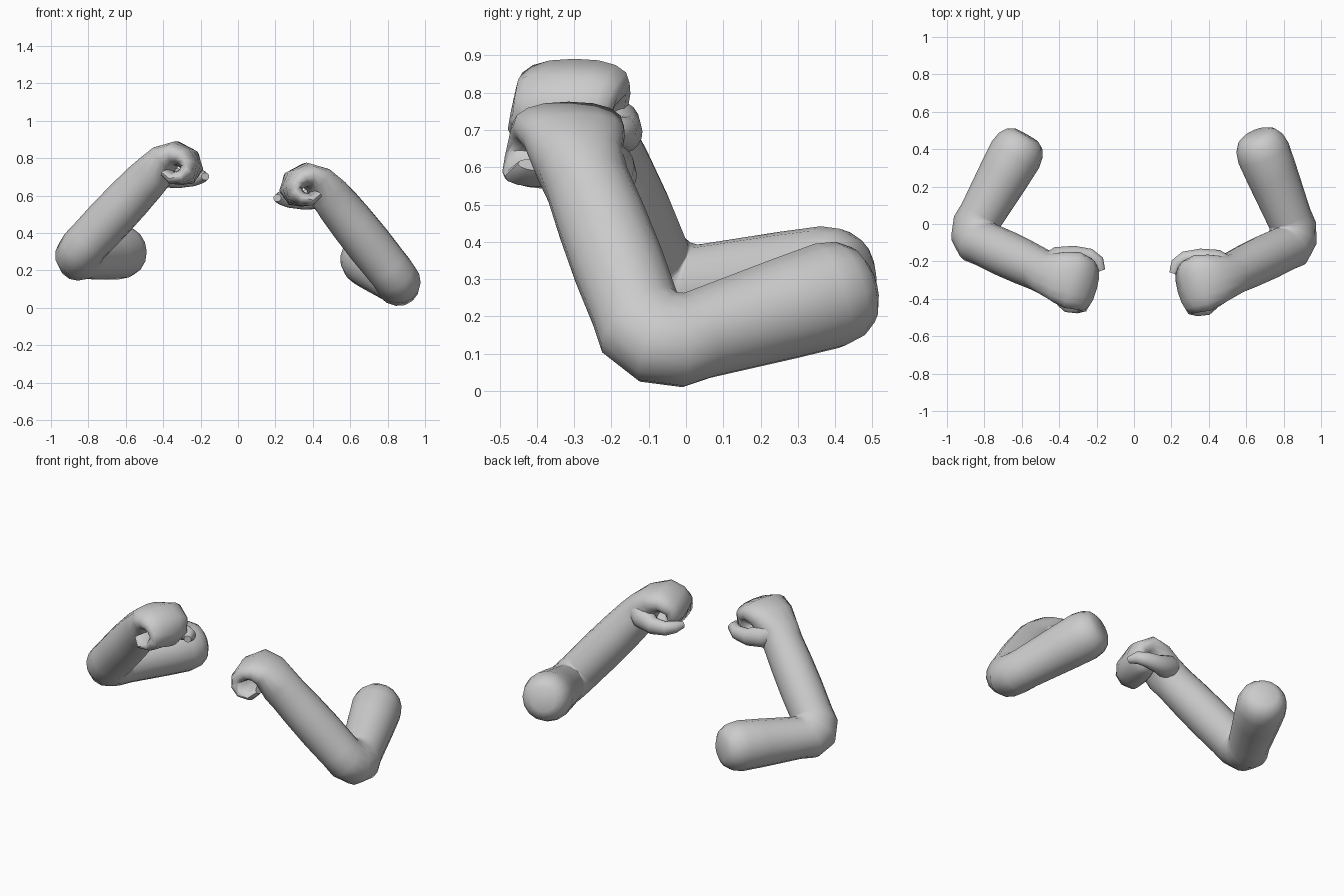
import bpy, bmesh, math
from mathutils import Vector

if "Cube" in bpy.data.objects:
    bpy.data.objects.remove(bpy.data.objects["Cube"])

SEG = 16
skin = bpy.data.materials.new("plain_grey")
skin.diffuse_color = (0.6, 0.6, 0.6, 1)
skin.use_nodes = True
skin.node_tree.nodes["Principled BSDF"].inputs["Base Color"].default_value = skin.diffuse_color


def ring(centre, tangent, wide, half_w, half_t, power=1.0):
    """Oval cross-section square to the tangent, wide along one axis."""
    t = tangent.normalized()
    w = (wide - t * wide.dot(t)).normalized()
    v = t.cross(w)
    pts = []
    for i in range(SEG):
        a = 2 * math.pi * i / SEG
        c, s = math.cos(a), math.sin(a)
        c = math.copysign(abs(c) ** power, c)
        s = math.copysign(abs(s) ** power, s)
        pts.append(centre + w * c * half_w + v * s * half_t)
    return pts


def loft(name, rings, mirrored):
    """Skin the rings into a closed tube, turning each to match the last."""
    bm = bmesh.new()
    loops, prev = [], None
    for pts in rings:
        if prev:
            k = min(range(SEG), key=lambda k: sum(
                (pts[(i + k) % SEG] - prev[i]).length_squared for i in range(SEG)))
            pts = pts[k:] + pts[:k]
        prev = pts
        loops.append([bm.verts.new((-p.x if mirrored else p.x, p.y, p.z)) for p in pts])
    for a, b in zip(loops, loops[1:]):
        for i in range(SEG):
            j = (i + 1) % SEG
            bm.faces.new((a[i], a[j], b[j], b[i]))
    bm.faces.new(loops[0][::-1])
    bm.faces.new(loops[-1])
    bmesh.ops.recalc_face_normals(bm, faces=bm.faces)
    mesh = bpy.data.meshes.new(name)
    bm.to_mesh(mesh)
    bm.free()
    mesh.materials.append(skin)
    ob = bpy.data.objects.new(name, mesh)
    bpy.context.collection.objects.link(ob)
    bpy.ops.object.select_all(action='DESELECT')
    ob.select_set(True)
    bpy.context.view_layer.objects.active = ob
    bpy.ops.object.shade_smooth_by_angle(angle=math.radians(50))


def path_rings(path, offset, wide, power, start=None):
    """Rings along a path of (x, y, z, half width, half thickness)."""
    pts = [Vector(p[:3]) + offset for p in path]
    out = []
    for i, p in enumerate(path):
        t = pts[min(i + 1, len(pts) - 1)] - pts[max(i - 1, 0)]
        if i == 0 and start:
            t = start
        out.append(ring(pts[i], t, wide, p[3], p[4], power))
    return out


# Back of the hand rolling over into curled fingers
HAND = [(0.485, -0.285, 0.61, 0.118, 0.107),
        (0.43, -0.30, 0.682, 0.140, 0.080),
        (0.365, -0.315, 0.71, 0.155, 0.066),
        (0.31, -0.335, 0.685, 0.145, 0.060),
        (0.29, -0.35, 0.64, 0.135, 0.058),
        (0.305, -0.36, 0.597, 0.130, 0.050),
        (0.345, -0.365, 0.58, 0.128, 0.040),
        (0.385, -0.365, 0.58, 0.122, 0.034),
        (0.415, -0.355, 0.605, 0.100, 0.024)]
THUMB = [(0.49, -0.24, 0.62, 0.07, 0.07),
         (0.435, -0.20, 0.595, 0.068, 0.066),
         (0.35, -0.178, 0.575, 0.052, 0.046),
         (0.27, -0.185, 0.578, 0.043, 0.038),
         (0.228, -0.215, 0.587, 0.036, 0.034),
         (0.21, -0.265, 0.587, 0.020, 0.022)]


def arm(side, shoulder, elbow, offset, mirrored):
    s, e, off = Vector(shoulder), Vector(elbow), Vector(offset)
    wrist = Vector(HAND[0][:3]) + off
    u, f = (e - s).normalized(), (wrist - e).normalized()
    n, b = u.cross(f).normalized(), (f - u).normalized()
    r = 0.121
    half = u.angle(f) / 2
    pivot = e + b * (1.02 * r / math.cos(half))
    d = 1.02 * r * math.tan(half)
    # Blunt shoulder end and upper arm
    rings = [ring(s + u * k, u, n, q, q) for k, q in
             ((0, 0.072), (0.02, 0.108), (0.06, 0.134), (0.12, 0.145), (0.25, 0.138))]
    # Folded elbow, fanned about the inner crease
    rings.append(ring(e - u * d, u, n, r, r))
    for k, h in ((0.27, 1.09), (0.5, 1.14), (0.73, 1.09)):
        t = u.lerp(f, k).normalized()
        out = n.cross(t).normalized()
        out = out if out.dot(b) < 0 else -out
        rings.append(ring(pivot + out * r * (h + 0.02), t, n, r, r * h))
    rings.append(ring(e + f * d, f, n, r, r))
    # Forearm
    a = e + f * d
    rings += [ring(a.lerp(wrist, k), f, n, q, q) for k, q in
              ((0.3, 0.124), (0.6, 0.121), (0.85, 0.115))]
    # Fist
    rings += path_rings(HAND, off, Vector((0.24, -1, 0)), 0.85, f)
    loft(side + "_arm_and_fist", rings, mirrored)
    loft(side + "_thumb", path_rings(THUMB, off, Vector((0, 0.3, 1)), 1.0), mirrored)


arm("left", (0.65, 0.485, 0.288), (0.882, -0.095, 0.112), (0, 0, 0), False)
arm("right", (0.575, 0.475, 0.305), (0.882, -0.068, 0.265), (-0.035, 0.015, 0.115), True)
